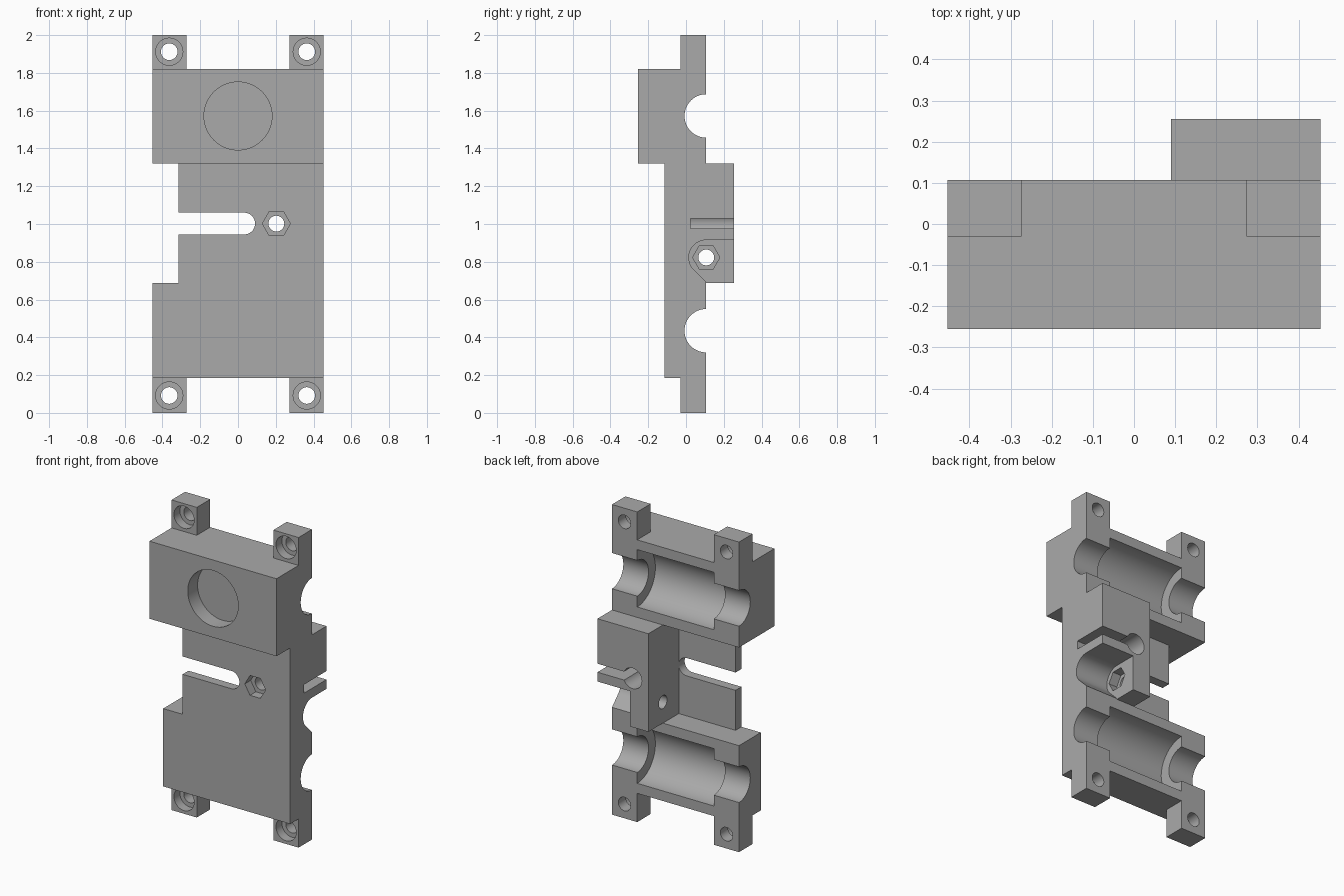
import bpy
import bmesh
from math import cos, sin, pi, radians
from mathutils import Vector

if "Cube" in bpy.data.objects:
    bpy.data.objects.remove(bpy.data.objects["Cube"], do_unlink=True)

grey = bpy.data.materials.new("plain_grey")
grey.use_nodes = True
colour = (0.4, 0.4, 0.4, 1)
grey.diffuse_color = colour
grey.node_tree.nodes["Principled BSDF"].inputs["Base Color"].default_value = colour


def prism(name, points, axis, start, end):
    """Extrude a closed outline along x (outline is y, z) or y (outline is x, z)."""
    bm = bmesh.new()
    place = (lambda a, b: (start, a, b)) if axis == "x" else (lambda a, b: (a, start, b))
    face = bm.faces.new([bm.verts.new(place(a, b)) for a, b in points])
    moved = bmesh.ops.extrude_face_region(bm, geom=[face])["geom"]
    shift = Vector((end - start, 0, 0)) if axis == "x" else Vector((0, end - start, 0))
    bmesh.ops.translate(bm, vec=shift, verts=[v for v in moved if isinstance(v, bmesh.types.BMVert)])
    bmesh.ops.recalc_face_normals(bm, faces=bm.faces)
    mesh = bpy.data.meshes.new(name)
    bm.to_mesh(mesh)
    bm.free()
    obj = bpy.data.objects.new(name, mesh)
    bpy.context.collection.objects.link(obj)
    return obj


def arc(a, b, r, first=0, last=360, steps=48):
    """Points on an arc; a full turn leaves out the repeated last point."""
    count = steps if last - first == 360 else steps + 1
    angles = [radians(first + (last - first) * i / steps) for i in range(count)]
    return [(a + r * cos(t), b + r * sin(t)) for t in angles]


def rect(a0, a1, b0, b1):
    return [(a0, b0), (a1, b0), (a1, b1), (a0, b1)]


# Main body: side profile extruded over the full width
FRONT, BACK, EAR, PLATE, OUT = -0.115, 0.107, -0.03, -0.055, 0.255
LOW, MID, HIGH, TOP = 0.185, 0.687, 1.32, 1.82
W, GAP, WALL = 0.453, 0.273, 0.09
body = prism("carriage_body", [
    (EAR, 0), (BACK, 0), (BACK, MID), (OUT, MID), (OUT, HIGH), (BACK, HIGH),
    (BACK, 2), (EAR, 2), (EAR, TOP), (-OUT, TOP), (-OUT, HIGH), (FRONT, HIGH),
    (FRONT, LOW), (EAR, LOW)], "x", -W, W)


def cut(points, axis, start, end):
    cutter = prism("cutter", points, axis, start, end)
    mod = body.modifiers.new("cut", "BOOLEAN")
    mod.operation = "DIFFERENCE"
    mod.solver = "EXACT"
    mod.object = cutter
    bpy.context.view_layer.update()
    graph = bpy.context.evaluated_depsgraph_get()
    mesh = bpy.data.meshes.new_from_object(body.evaluated_get(graph))
    body.modifiers.clear()
    body.data = mesh
    bpy.data.objects.remove(cutter, do_unlink=True)


# Gaps between the mounting ears
cut(rect(-GAP, GAP, -1, LOW), "y", -1, 1)
cut(rect(-GAP, GAP, TOP, 3), "y", -1, 1)

# Thin middle plate, its narrowed side and its open slot
cut(rect(PLATE, 1, MID, HIGH), "x", -1, WALL)
cut(rect(-1, -0.315, MID, HIGH), "y", -1, 1)
cut([(-1, 1.06), (-1, 0.945)] + arc(0.033, 1.0025, 0.0575, -90, 90, 24), "y", -1, PLATE + 0.005)

# Rod channels and wider bearing pockets
for z in (0.435, 1.572):
    cut(arc(BACK, z, 0.115, steps=64), "x", -1, 1)
    cut(arc(BACK, z, 0.185, steps=64), "x", -GAP, GAP)

# Round blind pocket in the raised front block
cut(arc(0, 1.572, 0.18, steps=64), "y", -1, -OUT + 0.1)

# Counterbored screw holes in the ears
for x in (-0.364, 0.364):
    for z in (0.092, 1.912):
        cut(arc(x, z, 0.044, steps=32), "y", -1, 1)
        cut(arc(x, z, 0.072, steps=32), "y", -1, EAR + 0.06)

# Clamp: side slit, round recess, screw hole and front nut trap
cut(rect(0.2, 1, 0.975, 1.03), "y", 0.025, 1)
cut(arc(0.203, 1.002, 0.066), "y", 0.025, 1)
cut(arc(0.203, 1.002, 0.042, steps=32), "y", -1, 1)
cut(arc(0.203, 1.002, 0.074, steps=6), "y", -1, FRONT + 0.06)

# Side recess under the slit, with cross screw hole and nut trap
R, CZ = 0.092, 0.823
cut(arc(BACK, CZ, R, 90, 225, 32) + [(BACK, MID + 0.005), (BACK, MID - 0.0001),
    (1, MID - 0.0001), (1, CZ + R)], "x", 0.22, 1)
cut(arc(BACK, CZ, 0.042, steps=32), "x", 0, 0.4)
cut(arc(BACK, CZ, 0.072, steps=6), "x", 0.16, 0.4)

# Join coplanar faces, colour and shade
bm = bmesh.new()
bm.from_mesh(body.data)
bmesh.ops.remove_doubles(bm, verts=bm.verts, dist=0.0002)
bmesh.ops.dissolve_limit(bm, angle_limit=radians(0.5), verts=bm.verts, edges=bm.edges)
bm.to_mesh(body.data)
bm.free()
body.data.materials.clear()
body.data.materials.append(grey)
bpy.ops.object.select_all(action="DESELECT")
body.select_set(True)
bpy.context.view_layer.objects.active = body
bpy.ops.object.shade_smooth_by_angle(angle=radians(30))
